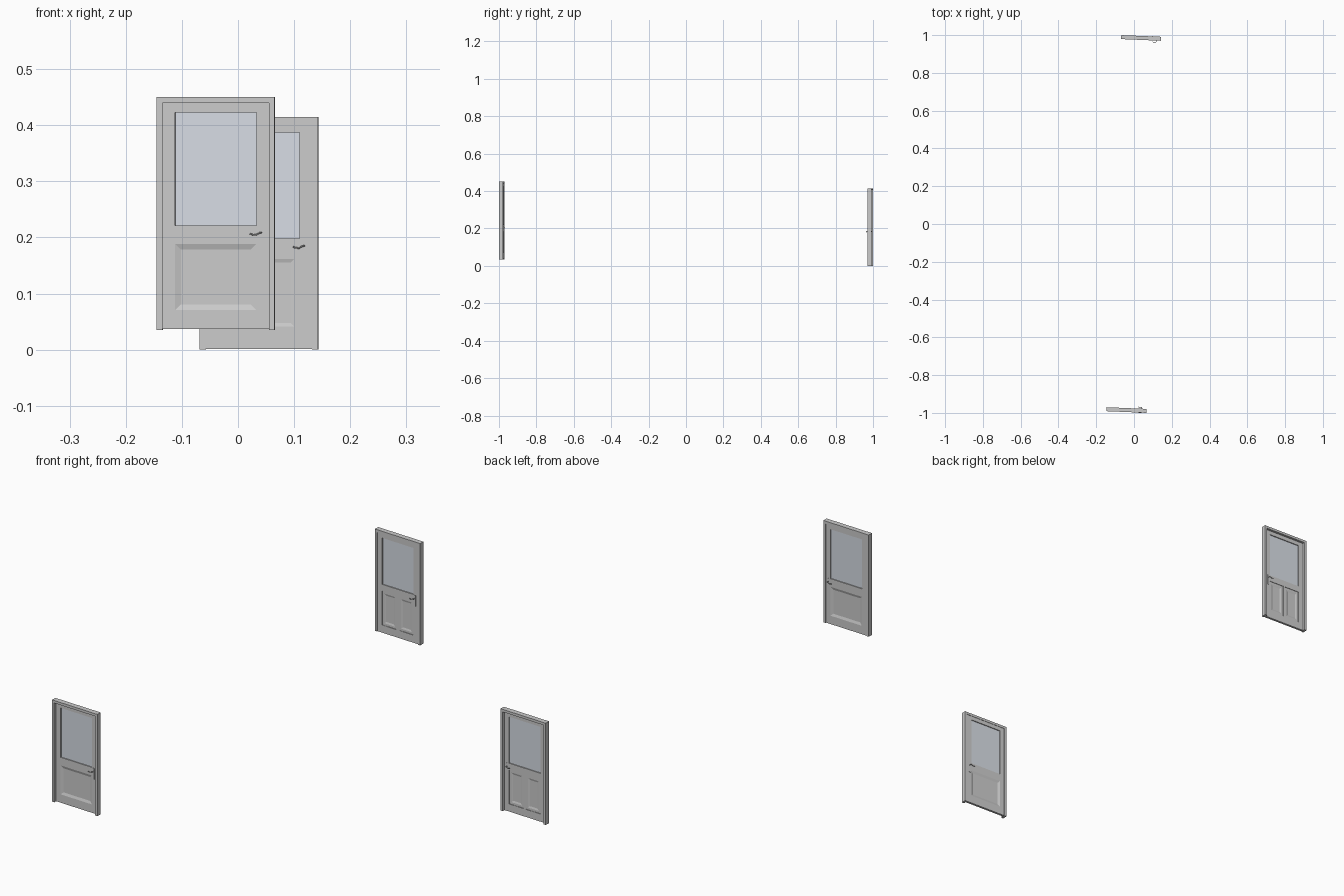
import bpy, bmesh, math
from mathutils import Matrix

if "Cube" in bpy.data.objects:
    bpy.data.objects.remove(bpy.data.objects["Cube"])

YAW = math.radians(-2.4)          # both doors stand slightly turned
W, H = 0.2107, 0.415              # frame size
FRAME_W, FRAME_D = 0.0105, 0.021
Y0, Y1 = -0.0005, 0.009           # leaf faces: outer side, inner side
YM, YT = (Y0 + Y1) / 2, (Y1 - Y0) / 2

glass_mat = bpy.data.materials.new("glass")
glass_mat.diffuse_color = (0.68, 0.72, 0.78, 1)
glass_mat.use_nodes = True
glass_mat.node_tree.nodes["Principled BSDF"].inputs["Base Color"].default_value = glass_mat.diffuse_color


def add_boxes(bm, boxes):
    for x0, x1, y0, y1, z0, z1 in boxes:
        m = Matrix.Translation(((x0 + x1) / 2, (y0 + y1) / 2, (z0 + z1) / 2))
        bmesh.ops.create_cube(bm, size=1, matrix=m @ Matrix.Diagonal((x1 - x0, y1 - y0, z1 - z0, 1)))


def add_panel(bm, x0, x1, z0, z1, steps):
    """Nested rectangles (inset, depth) capped in the middle, on both leaf faces."""
    for side in (-1, 1):
        prev = None
        for i, d in steps:
            y = YM + side * (YT - d)
            ring = [bm.verts.new((x, y, z)) for x, z in
                    ((x0 + i, z0 + i), (x1 - i, z0 + i), (x1 - i, z1 - i), (x0 + i, z1 - i))]
            if prev:
                for k in range(4):
                    n = (k + 1) % 4
                    f = bm.faces.new((prev[k], prev[n], ring[n], ring[k]))
                    if side > 0:
                        f.normal_flip()
            prev = ring
        cap = bm.faces.new(prev)
        if side > 0:
            cap.normal_flip()


def finish(bm, name, world, flip, mat=None):
    if flip < 0:
        bmesh.ops.scale(bm, vec=(1, -1, 1), verts=bm.verts)
        bmesh.ops.reverse_faces(bm, faces=bm.faces)
    me = bpy.data.meshes.new(name)
    bm.to_mesh(me)
    bm.free()
    ob = bpy.data.objects.new(name, me)
    bpy.context.collection.objects.link(ob)
    ob.matrix_world = world
    if mat:
        me.materials.append(mat)
    return ob


def lever(name, xp, z, side, world, flip):
    """Curved round lever with its stem, standing off one leaf face."""
    face = Y0 if side < 0 else Y1
    pts = [(xp, 0, z), (xp, 0.0085, z), (xp - 0.003, 0.0098, z - 0.0005),
           (xp - 0.009, 0.0098, z - 0.004), (xp - 0.015, 0.0098, z - 0.0035),
           (xp - 0.020, 0.0098, z - 0.0015)]
    cu = bpy.data.curves.new(name, 'CURVE')
    cu.dimensions = '3D'
    cu.bevel_depth = 0.0014
    cu.bevel_resolution = 2
    cu.use_fill_caps = True
    sp = cu.splines.new('POLY')
    sp.points.add(len(pts) - 1)
    for p, (x, y, zz) in zip(sp.points, pts):
        p.co = (x, flip * (face + side * y), zz, 1)
    ob = bpy.data.objects.new(name, cu)
    bpy.context.collection.objects.link(ob)
    ob.matrix_world = world


def door(tag, cx, cy, cz, flip, split, panel_top, panel_bot, twin):
    world = Matrix.Translation((cx, cy, cz)) @ Matrix.Rotation(YAW, 4, 'Z')
    hw, hd, li = W / 2, FRAME_D / 2, W / 2 - FRAME_W
    gx, gtop = 0.0725, 0.3875

    # frame: two jambs and a head
    bm = bmesh.new()
    add_boxes(bm, [(-hw, -li, -hd, hd, 0, H), (li, hw, -hd, hd, 0, H),
                   (-li, li, -hd, hd, H - FRAME_W, H)])
    finish(bm, tag + "_frame", world, flip)

    # leaf: stiles, rails and sunk panels
    bm = bmesh.new()
    add_boxes(bm, [(-li, -gx, Y0, Y1, 0.001, H - FRAME_W), (gx, li, Y0, Y1, 0.001, H - FRAME_W),
                   (-gx, gx, Y0, Y1, gtop, H - FRAME_W),
                   (-gx, gx, Y0, Y1, panel_top, split),
                   (-gx, gx, Y0, Y1, 0.001, panel_bot)])
    if twin:
        m = 0.005
        add_boxes(bm, [(-m, m, Y0, Y1, panel_bot, panel_top)])
        steps = [(0, 0), (0, 0.002), (0.009, 0.002), (0.016, 0.004)]
        add_panel(bm, -gx, -m, panel_bot, panel_top, steps)
        add_panel(bm, m, gx, panel_bot, panel_top, steps)
    else:
        add_panel(bm, -gx, gx, panel_bot, panel_top, [(0, 0), (0.010, 0.0033)])
    finish(bm, tag + "_leaf", world, flip)

    # glass pane
    bm = bmesh.new()
    add_boxes(bm, [(-gx, gx, YM - 0.001, YM + 0.001, split, gtop)])
    finish(bm, tag + "_glass", world, flip, glass_mat)

    # handle plates and levers on both faces
    top = split - 0.001
    bm = bmesh.new()
    add_boxes(bm, [(0.0775, 0.0845, Y0 - 0.0015, Y0, top - 0.044, top),
                   (0.0775, 0.0845, Y1, Y1 + 0.0015, top - 0.044, top)])
    finish(bm, tag + "_handle_plates", world, flip)
    for side, nm in ((-1, "outer"), (1, "inner")):
        lever(f"{tag}_{nm}_lever", 0.081, top - 0.012, side, world, flip)


door("front_door", -0.0395, -0.985, 0.0355, 1, 0.186, 0.153, 0.035, False)
door("back_door", 0.0375, 0.985, 0.0, -1, 0.198, 0.171, 0.032, True)
